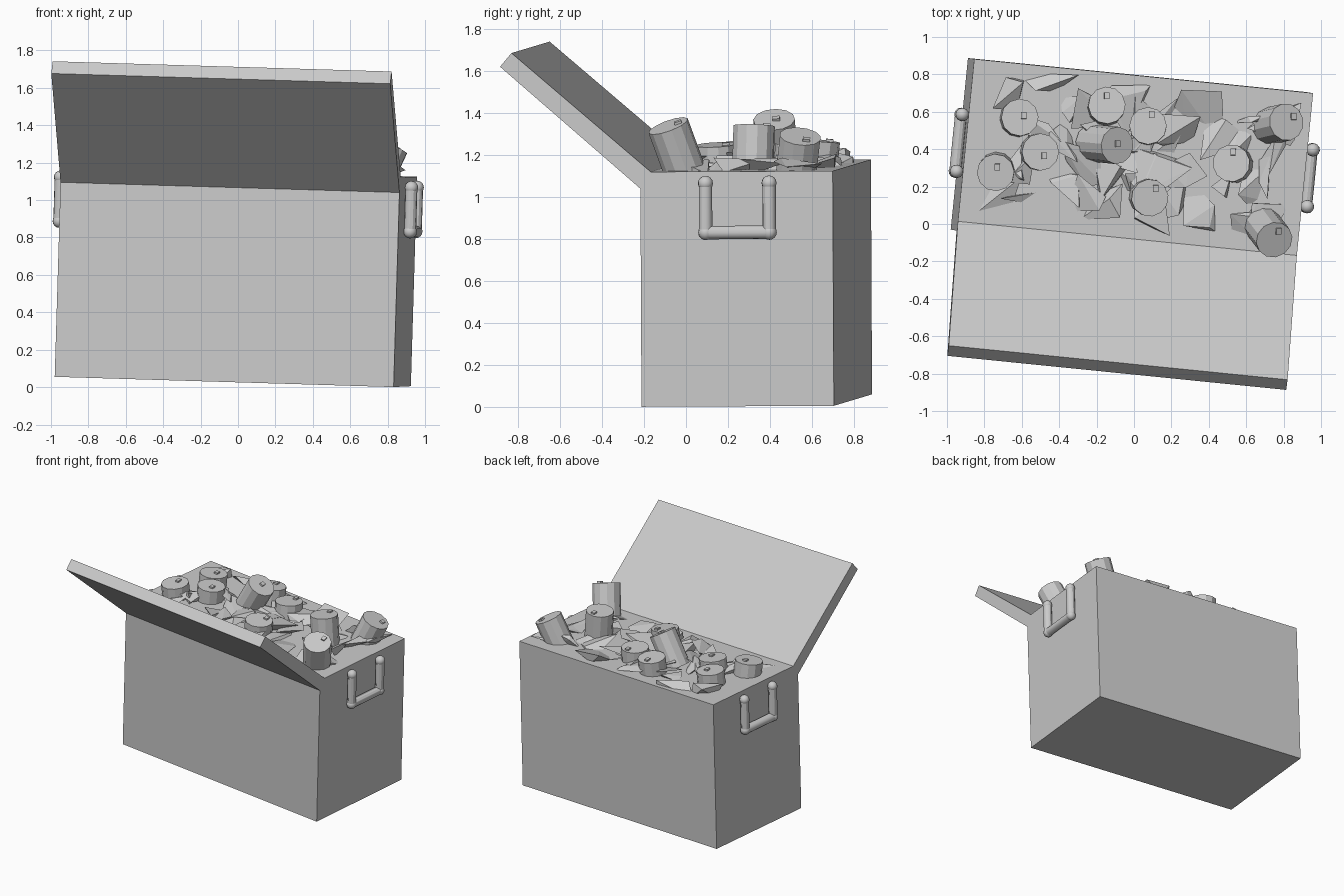
import bpy, bmesh, random
from mathutils import Vector, Matrix

if "Cube" in bpy.data.objects:
    bpy.data.objects.remove(bpy.data.objects["Cube"])

random.seed(4)
# Slightly tilted local frame of the cooler: u = width, v = depth, w = height
FRAME = Matrix(((0.9945, 0.100, 0.030, -0.98),
                (-0.100, 0.995, -0.005, -0.03),
                (-0.030, 0.005, 1.000, 0.055),
                (0, 0, 0, 1)))
WIDTH, DEPTH, HEIGHT = 1.822, 0.922, 1.12


def finish(name, bm):
    bmesh.ops.recalc_face_normals(bm, faces=bm.faces)
    me = bpy.data.meshes.new(name)
    bm.to_mesh(me)
    bm.free()
    ob = bpy.data.objects.new(name, me)
    bpy.context.collection.objects.link(ob)
    return ob


def extrude_profile(name, profile):
    """Side profile (v, w) extruded across the width."""
    bm = bmesh.new()
    face = bm.faces.new([bm.verts.new((0, v, w)) for v, w in profile])
    ext = bmesh.ops.extrude_face_region(bm, geom=[face])
    moved = [g for g in ext["geom"] if isinstance(g, bmesh.types.BMVert)]
    bmesh.ops.translate(bm, verts=moved, vec=(WIDTH, 0, 0))
    bm.transform(FRAME)
    return finish(name, bm)


def add_rod(bm, a, b, r, sides=12):
    d = b - a
    m = Matrix.Translation((a + b) / 2) @ d.to_track_quat('Z', 'Y').to_matrix().to_4x4()
    bmesh.ops.create_cone(bm, cap_ends=True, segments=sides, radius1=r, radius2=r,
                          depth=d.length, matrix=m)


# Body and open lid
extrude_profile("cooler_body", [(0, 0), (DEPTH, 0), (DEPTH, HEIGHT), (0.05, HEIGHT), (0, 1.04)])
extrude_profile("cooler_lid", [(0, 1.04), (0.05, HEIGHT), (-0.615, 1.69), (-0.67, 1.625)])


# U-shaped side handles with rounded joints
def handle(name, u):
    bm = bmesh.new()
    pts = [Vector((u, v, w)) for v, w in ((0.315, 1.065), (0.315, 0.83), (0.62, 0.83), (0.62, 1.065))]
    for a, b in zip(pts, pts[1:]):
        add_rod(bm, a, b, 0.032)
    for p in pts:
        bmesh.ops.create_uvsphere(bm, u_segments=12, v_segments=8, radius=0.036,
                                  matrix=Matrix.Translation(p))
    bm.transform(FRAME)
    ob = finish(name, bm)
    bpy.ops.object.select_all(action='DESELECT')
    ob.select_set(True)
    bpy.context.view_layer.objects.active = ob
    bpy.ops.object.shade_smooth_by_angle()


handle("handle_right", WIDTH + 0.032)
handle("handle_left", -0.032)


# Drink cans: centre of top, axis direction, tab offset
def can(i, top, axis, tab):
    bm = bmesh.new()
    top, axis = Vector(top), Vector(axis).normalized()
    add_rod(bm, top - axis * 0.27, top, 0.1)
    rot = Vector((0, 0, 1)).rotation_difference(axis).to_matrix().to_4x4()
    m = Matrix.Translation(top) @ rot @ Matrix.Translation((tab[0], tab[1], 0.004))
    bmesh.ops.create_cube(bm, size=1, matrix=m @ Matrix.Diagonal((0.028, 0.035, 0.016, 1)))
    finish(f"can_{i}", bm)


cans = [
    ((-0.61, 0.57, 1.27), (0.08, 0.05, 1), (0.02, 0.01)),
    ((-0.50, 0.385, 1.27), (0.1, 0, 1), (0.02, -0.02)),
    ((-0.74, 0.275, 1.27), (-0.05, -0.1, 1), (0.01, 0.03)),
    ((-0.145, 0.635, 1.27), (0.05, 0.1, 1), (0, 0.05)),
    ((-0.09, 0.42, 1.37), (0.5, -0.05, 0.85), (0, 0.01)),
    ((0.075, 0.525, 1.25), (0, 0.05, 1), (0.02, 0.06)),
    ((0.085, 0.14, 1.25), (0.12, -0.05, 1), (0.03, 0.05)),
    ((0.52, 0.325, 1.34), (-0.08, 0.03, 1), (0.01, 0.06)),
    ((0.815, 0.545, 1.29), (0.42, 0.1, 0.9), (0.04, 0.03)),
    ((0.75, -0.085, 1.34), (0.25, -0.33, 0.9), (0.02, 0.05)),
]
for i, c in enumerate(cans, 1):
    can(i, *c)

# Jagged ice shards heaped along the top
bm = bmesh.new()
cols, rows = 11, 4
for i in range(cols):
    for j in range(rows):
        c = Vector((0.22 + 1.42 * i / (cols - 1) + random.uniform(-0.05, 0.05),
                    0.26 + 0.44 * j / (rows - 1) + random.uniform(-0.04, 0.04), HEIGHT))
        r = random.uniform(0.11, 0.18)
        pts = [bm.verts.new(c + Vector((random.uniform(-r, r), random.uniform(-r, r),
                                        random.uniform(-0.05, 0.07)))) for _ in range(6)]
        hull = bmesh.ops.convex_hull(bm, input=pts)
        loose = {g for g in hull["geom_interior"] if isinstance(g, bmesh.types.BMVert)}
        bmesh.ops.delete(bm, geom=list(loose), context='VERTS')
bm.transform(FRAME)
finish("ice", bm)
